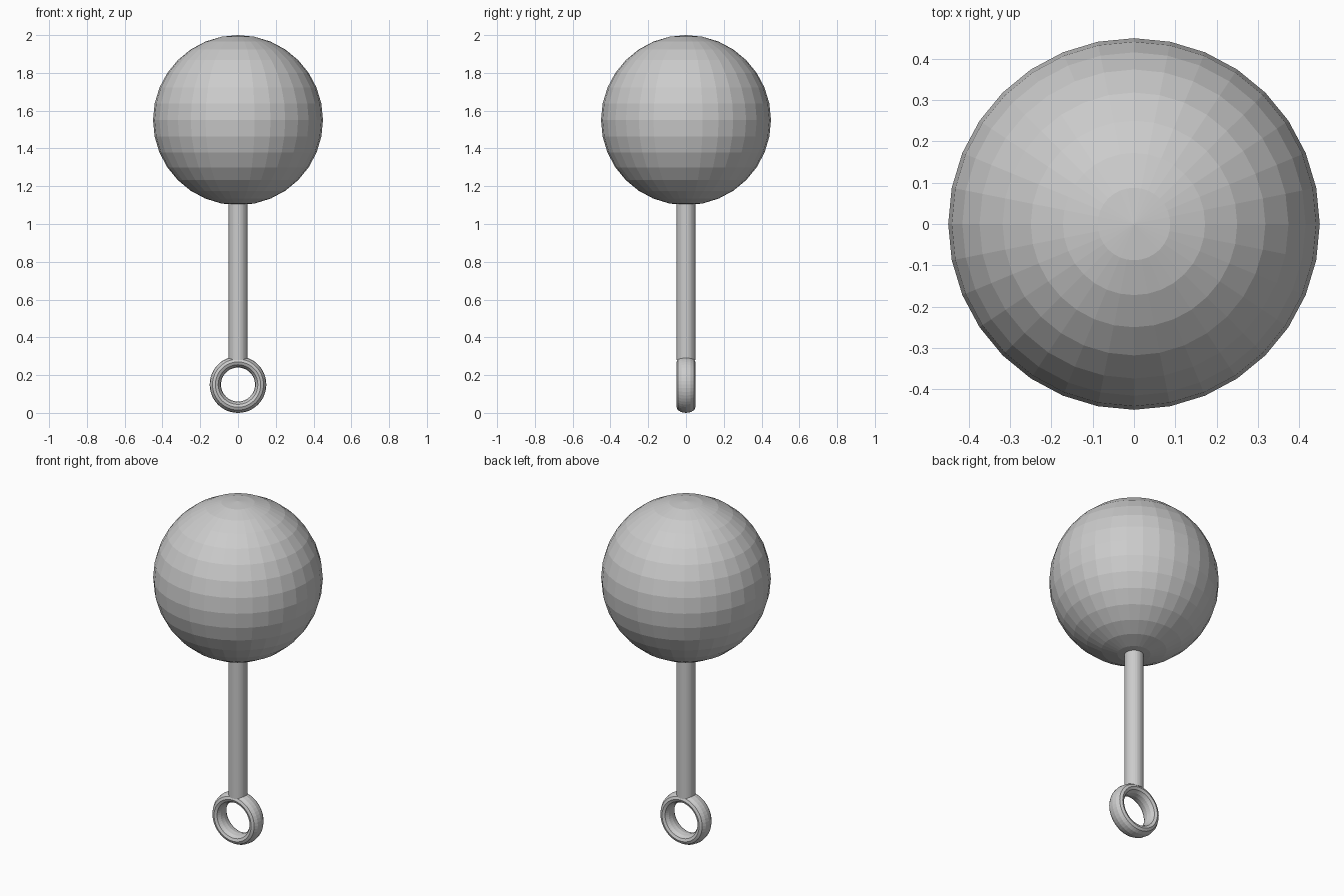
import bpy, math

if "Cube" in bpy.data.objects:
    bpy.data.objects.remove(bpy.data.objects["Cube"])

grey = bpy.data.materials.new("plain grey")
grey.diffuse_color = (0.6, 0.6, 0.6, 1)
grey.use_nodes = True
grey.node_tree.nodes["Principled BSDF"].inputs["Base Color"].default_value = grey.diffuse_color


def finish(name):
    obj = bpy.context.object
    obj.name = name
    obj.data.materials.clear()
    obj.data.materials.append(grey)
    bpy.ops.object.transform_apply(location=False, rotation=True, scale=True)
    return obj


# Round faceted head
bpy.ops.mesh.primitive_uv_sphere_add(segments=32, ring_count=16, radius=0.45,
                                     location=(0, 0, 1.55))
finish("ball_head")

# Straight stem from the ring into the underside of the head
z0, z1 = 0.28, 1.12
bpy.ops.mesh.primitive_cylinder_add(vertices=32, radius=0.05, depth=z1 - z0,
                                    location=(0, 0, (z0 + z1) / 2))
finish("stem")

# Loop at the bottom: a torus facing front, stretched along its axis into a band
bpy.ops.mesh.primitive_torus_add(major_segments=48, minor_segments=12,
                                 major_radius=0.12, minor_radius=0.03,
                                 location=(0, 0, 0.15),
                                 rotation=(math.pi / 2, 0, 0))
bpy.context.object.scale = (1, 1, 0.05 / 0.03)
finish("ring_loop")
